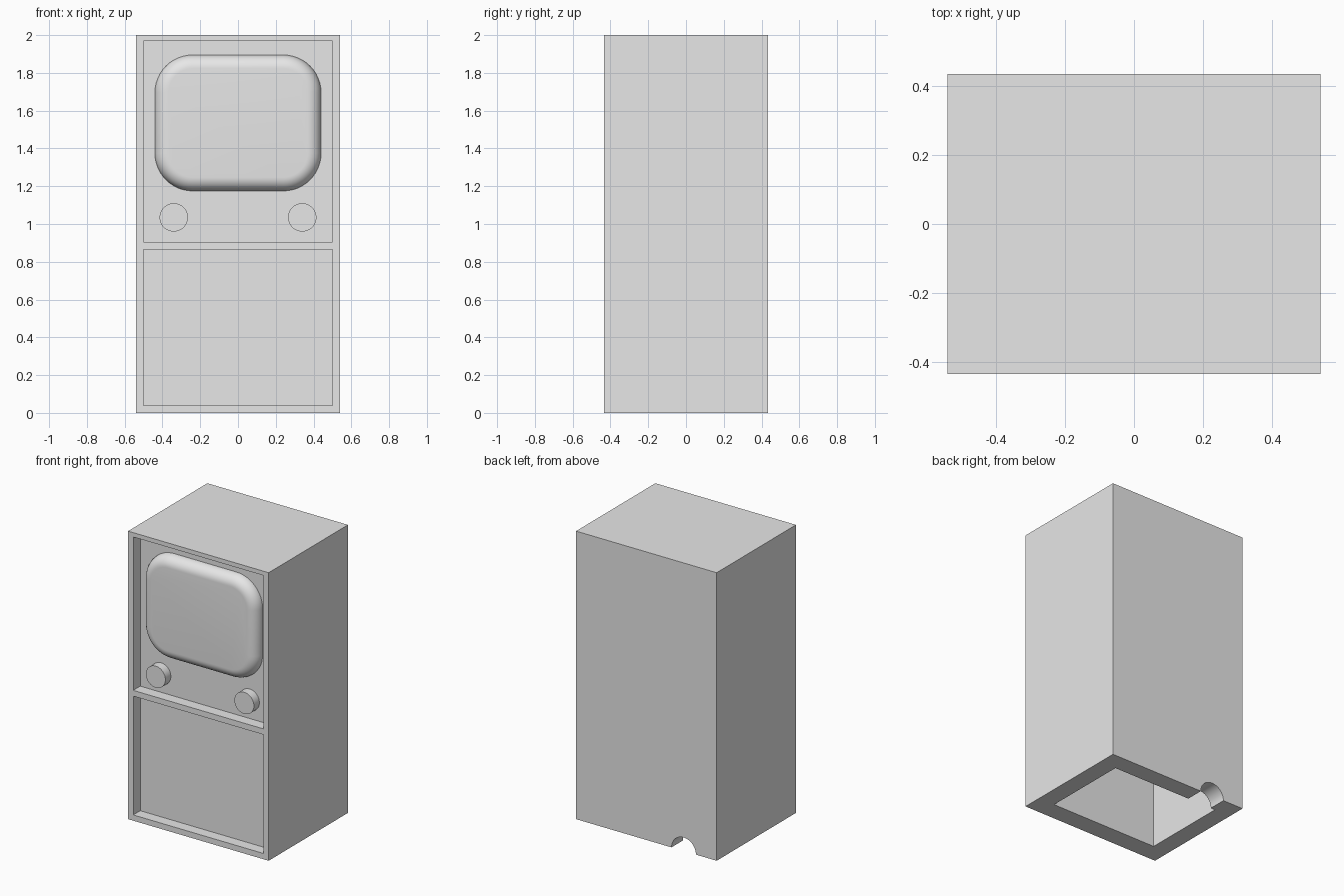
import bpy
import bmesh
from math import sin, cos, pi, radians
from mathutils import Matrix

cube = bpy.data.objects.get("Cube")
if cube:
    bpy.data.objects.remove(cube, do_unlink=True)

grey = bpy.data.materials.new("plain grey")
grey.use_nodes = True
grey.diffuse_color = (0.8, 0.8, 0.8, 1)
grey.node_tree.nodes["Principled BSDF"].inputs["Base Color"].default_value = (0.8, 0.8, 0.8, 1)

HALF_W, HALF_D, TOP = 0.54, 0.435, 2.0
PANEL_Y = -HALF_D + 0.077      # recessed front panels
WALL = 0.125


def finish(name, bm):
    bmesh.ops.recalc_face_normals(bm, faces=bm.faces)
    mesh = bpy.data.meshes.new(name)
    bm.to_mesh(mesh)
    bm.free()
    mesh.materials.append(grey)
    obj = bpy.data.objects.new(name, mesh)
    bpy.context.collection.objects.link(obj)
    return obj


def box(name, x, y, z):
    bm = bmesh.new()
    bmesh.ops.create_cube(bm, size=1)
    for v in bm.verts:
        v.co = [lo + (c + 0.5) * (hi - lo) for c, (lo, hi) in zip(v.co, (x, y, z))]
    return finish(name, bm)


def cylinder_y(name, x, z, y0, y1, radius, sides=48):
    bm = bmesh.new()
    place = Matrix.Translation((x, (y0 + y1) / 2, z)) @ Matrix.Rotation(pi / 2, 4, "X")
    bmesh.ops.create_cone(bm, cap_ends=True, segments=sides, radius1=radius,
                          radius2=radius, depth=abs(y1 - y0), matrix=place)
    return finish(name, bm)


def activate(obj):
    bpy.ops.object.select_all(action="DESELECT")
    obj.select_set(True)
    bpy.context.view_layer.objects.active = obj


def cut(target, cutter):
    cutter.hide_render = True
    mod = target.modifiers.new("cut", "BOOLEAN")
    mod.operation = "DIFFERENCE"
    mod.solver = "EXACT"
    mod.object = cutter
    activate(target)
    bpy.ops.object.modifier_apply(modifier=mod.name)
    bpy.data.objects.remove(cutter, do_unlink=True)


def smooth(obj):
    activate(obj)
    bpy.ops.object.shade_smooth_by_angle(angle=radians(35))


# Cabinet: hollow from below, two front recesses and a cable hole at the back
cabinet = box("cabinet", (-HALF_W, HALF_W), (-HALF_D, HALF_D), (0, TOP))
for low, high in ((0.04, 0.865), (0.905, 1.97)):
    cut(cabinet, box("recess_cutter", (-0.5, 0.5), (-1, PANEL_Y), (low, high)))
cut(cabinet, box("hollow_cutter", (WALL - HALF_W, HALF_W - WALL),
                 (-0.3, HALF_D - WALL), (-0.5, TOP - WALL)))
cut(cabinet, cylinder_y("cable_cutter", -0.287, 0, 0.1, 0.6, 0.094))
smooth(cabinet)


# Bulging screen: rounded rectangle rings following a quarter-round edge
def screen_ring(bm, inset, y):
    half_x, half_z, mid_z, corner = 0.44, 0.36, 1.535, 0.2
    ring = []
    for quarter in range(4):
        sx = 1 if quarter in (0, 3) else -1
        sz = 1 if quarter < 2 else -1
        for i in range(13):
            a = (quarter + i / 12) * pi / 2
            ring.append(bm.verts.new((sx * (half_x - corner) + (corner - inset) * cos(a), y,
                                      mid_z + sz * (half_z - corner) + (corner - inset) * sin(a))))
    return ring


bm = bmesh.new()
EDGE, STEPS = 0.072, 10
rings = [screen_ring(bm, 0, PANEL_Y + 0.01)]
for s in range(STEPS + 1):
    t = s / STEPS * pi / 2
    rings.append(screen_ring(bm, EDGE * (1 - cos(t)), PANEL_Y - EDGE * sin(t)))
for a, b in zip(rings, rings[1:]):
    for i in range(len(a)):
        j = (i + 1) % len(a)
        bm.faces.new((a[i], a[j], b[j], b[i]))
bm.faces.new(rings[0])
bm.faces.new(rings[-1])
smooth(finish("screen", bm))

# Control knobs
for side, x in (("right", -0.34), ("left", 0.34)):
    smooth(cylinder_y(side + "_knob", x, 1.035, PANEL_Y + 0.01, PANEL_Y - 0.06, 0.075))
